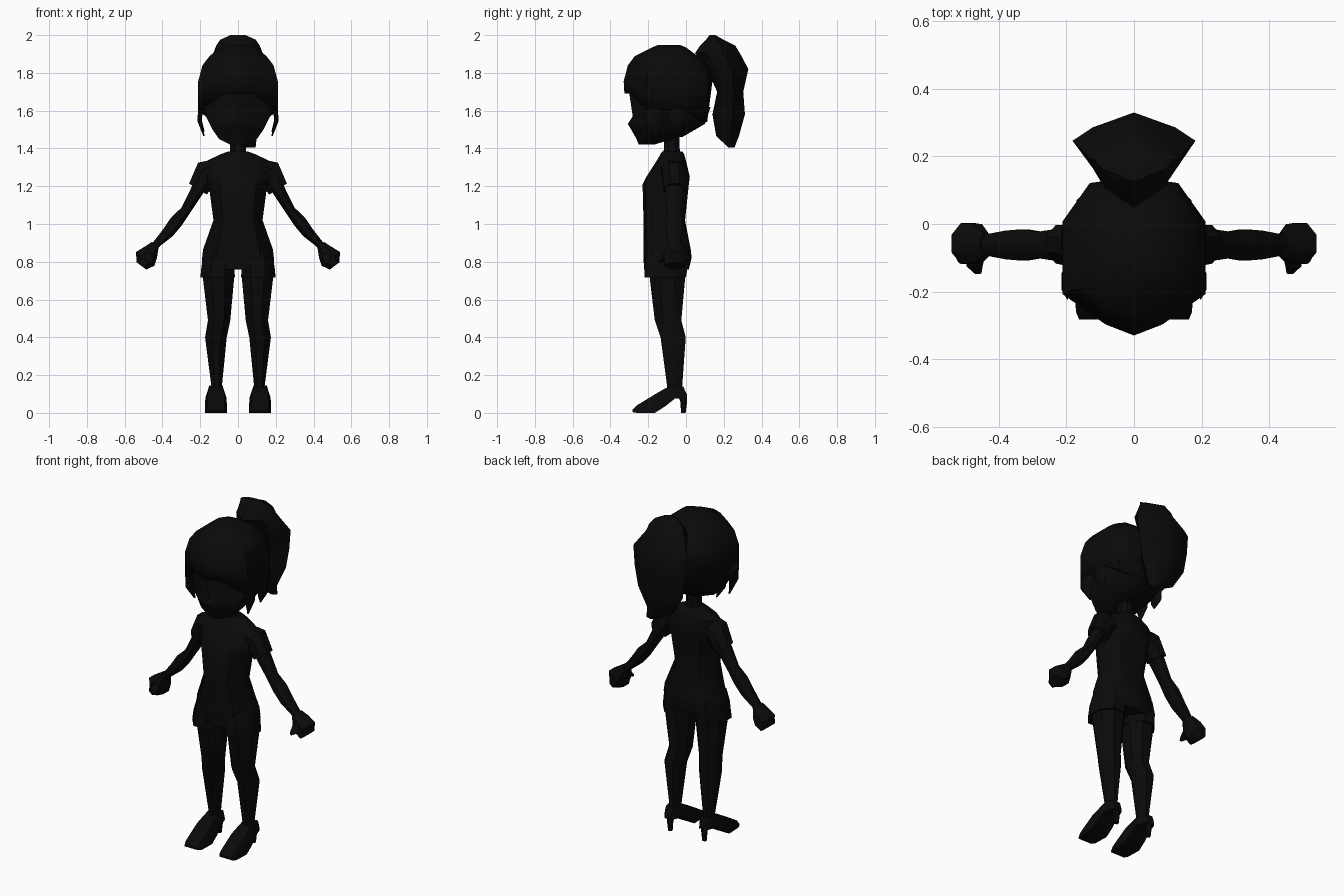
import bpy, bmesh, math
from mathutils import Vector

mat = bpy.data.materials.new("near_black")
mat.diffuse_color = (0.003, 0.003, 0.003, 1)

# Half outlines seen from above: (x as share of half width, y share front to back)
SKULL = [(0, 0), (.40, .07), (1, .26), (1, .72), (.62, .96), (0, 1)]
TAIL = [(0, 0), (.67, .25), (1, .62), (.67, .80), (0, 1)]
BODY = [(0, 0), (.62, .06), (1, .38), (1, .66), (.62, .95), (0, 1)]


def loft(name, rings, cap_start=True, cap_end=True, angle=40):
    """Skin a list of equal-length point rings."""
    bm = bmesh.new()
    loops = [[bm.verts.new(p) for p in r] for r in rings]
    n = len(loops[0])
    for a, b in zip(loops, loops[1:]):
        for i in range(n):
            j = (i + 1) % n
            bm.faces.new((a[i], a[j], b[j], b[i]))
    if cap_start:
        bm.faces.new(loops[0])
    if cap_end:
        bm.faces.new(loops[-1])
    bmesh.ops.recalc_face_normals(bm, faces=bm.faces)
    me = bpy.data.meshes.new(name)
    bm.to_mesh(me)
    bm.free()
    me.materials.append(mat)
    ob = bpy.data.objects.new(name, me)
    bpy.context.collection.objects.link(ob)
    bpy.ops.object.select_all(action='DESELECT')
    ob.select_set(True)
    bpy.context.view_layer.objects.active = ob
    bpy.ops.object.shade_smooth_by_angle(angle=math.radians(angle))
    return ob


def outline(half, z, hw, yf, yb, x0=0):
    """Level ring from a mirrored half outline."""
    pts = [(x, y) for x, y in half] + [(-x, y) for x, y in half[-2:0:-1]]
    return [Vector((x0 + x * hw, yf + y * (yb - yf), z)) for x, y in pts]


def oval(c, r1, r2, axis=(1, 0, 0), axis2=(0, 1, 0), n=8):
    """Oval ring around c spanned by two axes."""
    a, b, c = Vector(axis), Vector(axis2), Vector(c)
    return [c + a * r1 * math.cos(t) + b * r2 * math.sin(t)
            for t in (math.tau * (i + .5) / n for i in range(n))]


# Torso with shirt and hips
loft("torso", [outline(BODY, *r) for r in [
    (1.385, .05, -.125, -.02), (1.37, .09, -.135, -.01), (1.335, .165, -.155, 0),
    (1.25, .165, -.21, .02), (1.21, .155, -.23, .015), (1.02, .13, -.225, -.005),
    (.865, .185, -.225, .025), (.82, .19, -.225, .03), (.76, .192, -.222, .015)]])
loft("neck", [oval((0, -.075, 1.33), .055, .055), oval((0, -.075, 1.40), .045, .045),
              oval((0, -.075, 1.52), .045, .045)])

# Head
loft("head", [outline(SKULL, *r) for r in [
    (1.42, .04, -.25, -.17), (1.45, .10, -.262, -.07), (1.50, .135, -.29, .05),
    (1.53, .15, -.308, .09), (1.57, .17, -.282, .11), (1.69, .19, -.30, .12),
    (1.80, .175, -.29, .11), (1.90, .10, -.2, .03)]])

# Hair cap: fringe ends high in front, sides and nape hang lower
cap = [outline(SKULL, *r) for r in [
    (1.947, .05, -.15, -.03), (1.935, .09, -.18, 0), (1.89, .15, -.27, .06),
    (1.84, .188, -.308, .12), (1.755, .211, -.33, .14), (1.60, .211, -.326, .132)]]
for p in cap[-1]:
    if p.y < -.28:
        p.z = 1.69
    elif p.y > .05:
        p.z = 1.54
        p.y -= .02
hair = loft("hair_cap", cap, cap_end=False)
shell = hair.modifiers.new("thickness", 'SOLIDIFY')
shell.thickness = .012
shell.offset = -1

# Nape hair
loft("nape_hair", [outline(SKULL, *r) for r in [
    (1.62, .17, -.08, .13), (1.53, .13, -.08, .10), (1.46, .06, -.08, -.02)]])

# Ponytail, its tip swung to one side
loft("ponytail", [outline(TAIL, *r) for r in [
    (2.0, .04, .125, .155), (1.975, .095, .105, .20), (1.945, .115, .075, .26),
    (1.905, .13, .048, .285), (1.82, .182, .11, .33), (1.70, .17, .165, .303),
    (1.58, .15, .14, .312), (1.465, .09, .16, .28, .01), (1.405, .028, .225, .257, .065)]])

for s, side in ((1, "left"), (-1, "right")):
    # Hair locks beside the face
    for k, (y, tip) in enumerate(((-.17, 1.465), (-.05, 1.49))):
        loft(f"hair_lock_{side}_{k + 1}", [
            oval((s * .197, y, 1.64), .014, .055, n=6),
            oval((s * .203, y, 1.545), .014, .045, n=6),
            oval((s * .180, y + .01, tip), .004, .006, n=6)])

    # Shorts leg and bare leg
    loft(f"shorts_leg_{side}", [oval((s * x, y, z), rx, ry) for x, y, z, rx, ry in [
        (.10, -.10, .86, .08, .11), (.106, -.105, .78, .094, .124),
        (.108, -.11, .717, .099, .119)]])
    loft(f"leg_{side}", [oval((s * x, y, z), rx, ry) for x, y, z, rx, ry in [
        (.103, -.1, .76, .088, .10), (.103, -.098, .70, .088, .10),
        (.10, -.095, .49, .064, .076), (.117, -.068, .40, .062, .072),
        (.113, -.06, .14, .030, .043), (.113, -.055, .09, .030, .043)]])

    # High heeled shoe: trapezoid sections from toe to ankle
    loft(f"shoe_{side}", [[Vector((s * .117 + x, y, z)) for x, z in
                           ((-w, zb), (w, zb), (w, (zb + zt) / 2), (t, zt),
                            (-t, zt), (-w, (zb + zt) / 2))]
                          for y, w, t, zb, zt in [
        (-.283, .045, .038, .004, .016), (-.26, .055, .045, 0, .04),
        (-.165, .058, .045, 0, .098), (-.11, .055, .035, .035, .13),
        (-.06, .046, .035, .075, .145), (-.015, .036, .028, .078, .14),
        (.004, .025, .018, .075, .10)]])
    loft(f"shoe_heel_{side}", [oval((s * .115, y, z), rx, ry, n=6) for y, z, rx, ry in [
        (-.02, .10, .028, .026), (-.012, .06, .018, .018), (-.014, 0, .013, .012)]])

    # Sleeve
    u = Vector((s * .85, 0, .53))
    loft(f"sleeve_{side}", [
        oval((s * .12, -.07, 1.28), .075, .07, (s * .6, 0, .8)),
        oval((s * .168, -.065, 1.267), .078, .066, (s * .6, 0, .8)),
        oval((s * .212, -.06, 1.185), .060, .062, u)])

    # Arm
    p = Vector((s * .80, 0, .60))
    loft(f"arm_{side}", [oval((s * x, -.062, z), r, ry, p) for x, z, r, ry in [
        (.17, 1.25, .04, .05), (.215, 1.18, .038, .052), (.278, 1.07, .029, .042),
        (.325, 1.015, .038, .050), (.37, .955, .034, .046), (.432, .893, .022, .034),
        (.445, .872, .022, .034)]])

    # Hand as a loose fist with thumb
    loft(f"hand_{side}", [oval((s * x, y, z), r, ry, p) for x, y, z, r, ry in [
        (.438, -.062, .892, .024, .038), (.464, -.058, .85, .048, .062),
        (.492, -.058, .815, .066, .066), (.511, -.060, .778, .034, .056)]])
    loft(f"thumb_{side}", [oval((s * x, y, z), r, r, n=6, axis2=(0, .3, 1)) for x, y, z, r in [
        (.465, -.08, .845, .03), (.472, -.12, .825, .028), (.462, -.145, .805, .012)]])
